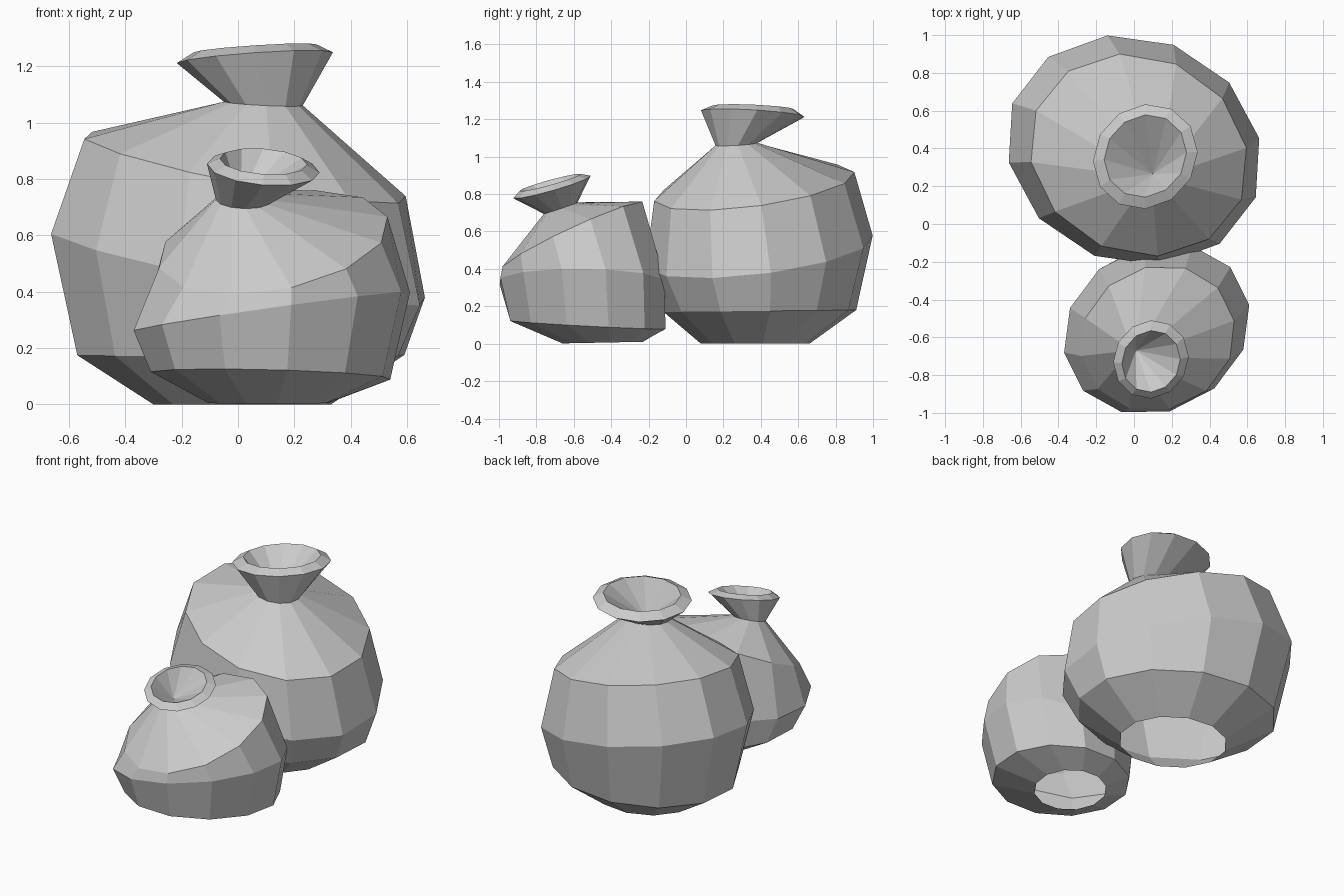
import bpy, bmesh
from math import sin, cos, radians, tau

SIDES = 12


def make_pot(name, rings, apex):
    """Loft tilted, skewed rings: cx, cy, cz, rx, ry, x-slope, y-slope, phase, skew."""
    bm = bmesh.new()
    loops = []
    for cx, cy, cz, rx, ry, sx, sy, phase, skew in rings:
        p, k = radians(phase), radians(skew)
        loop = []
        for i in range(SIDES):
            a = p + tau * i / SIDES
            dx = rx * cos(a) / cos(p)
            dy = ry * sin(a + k) / cos(p + k)
            loop.append(bm.verts.new((cx + dx, cy + dy, cz + sx * dx + sy * dy)))
        loops.append(loop)
    # the base stays open
    for low, high in zip(loops, loops[1:]):
        for i in range(SIDES):
            j = (i + 1) % SIDES
            bm.faces.new((low[i], low[j], high[j], high[i]))
    # funnel-shaped inside of the mouth
    tip = bm.verts.new(apex)
    for i in range(SIDES):
        bm.faces.new((loops[-1][i], loops[-1][(i + 1) % SIDES], tip))
    mesh = bpy.data.meshes.new(name)
    bm.to_mesh(mesh)
    bm.free()
    obj = bpy.data.objects.new(name, mesh)
    bpy.context.collection.objects.link(obj)
    return obj


# Large sack: base, lower belly, belly, shoulder, neck, outer rim, inner rim
make_pot("large_sack", [
    (0.015, 0.37, 0.0, 0.315, 0.29, 0, 0, 10, -2),
    (0.01, 0.395, 0.175, 0.58, 0.515, 0, 0.01, 11, -5),
    (0.0, 0.39, 0.492, 0.663, 0.608, -0.18, 0.10, 12, -6),
    (0.025, 0.365, 0.84, 0.57, 0.535, -0.185, 0.11, 10, -6),
    (0.09, 0.27, 1.067, 0.14, 0.112, -0.05, 0.06, 4, 0),
    (0.06, 0.357, 1.230, 0.277, 0.277, 0.075, -0.065, 0, 5),
    (0.06, 0.36, 1.263, 0.218, 0.218, 0.07, -0.05, 0, 5),
], (0.10, 0.265, 1.06))

# Small sack leaning forward, same order of rings
make_pot("small_sack", [
    (0.11, -0.445, 0.006, 0.215, 0.215, 0, 0.02, 8, 4),
    (0.115, -0.525, 0.102, 0.425, 0.415, -0.02, -0.05, 8, 7),
    (0.12, -0.555, 0.33, 0.49, 0.437, 0.145, -0.03, 8, 8),
    (0.125, -0.605, 0.575, 0.405, 0.375, 0.12, 0.45, 9, 5),
    (0.02, -0.67, 0.725, 0.098, 0.09, -0.03, 0.34, 4, 0),
    (0.09, -0.717, 0.838, 0.2, 0.207, -0.1, 0.29, 0, 4),
    (0.09, -0.727, 0.862, 0.155, 0.163, -0.09, 0.28, 0, 4),
], (0.01, -0.67, 0.725))
